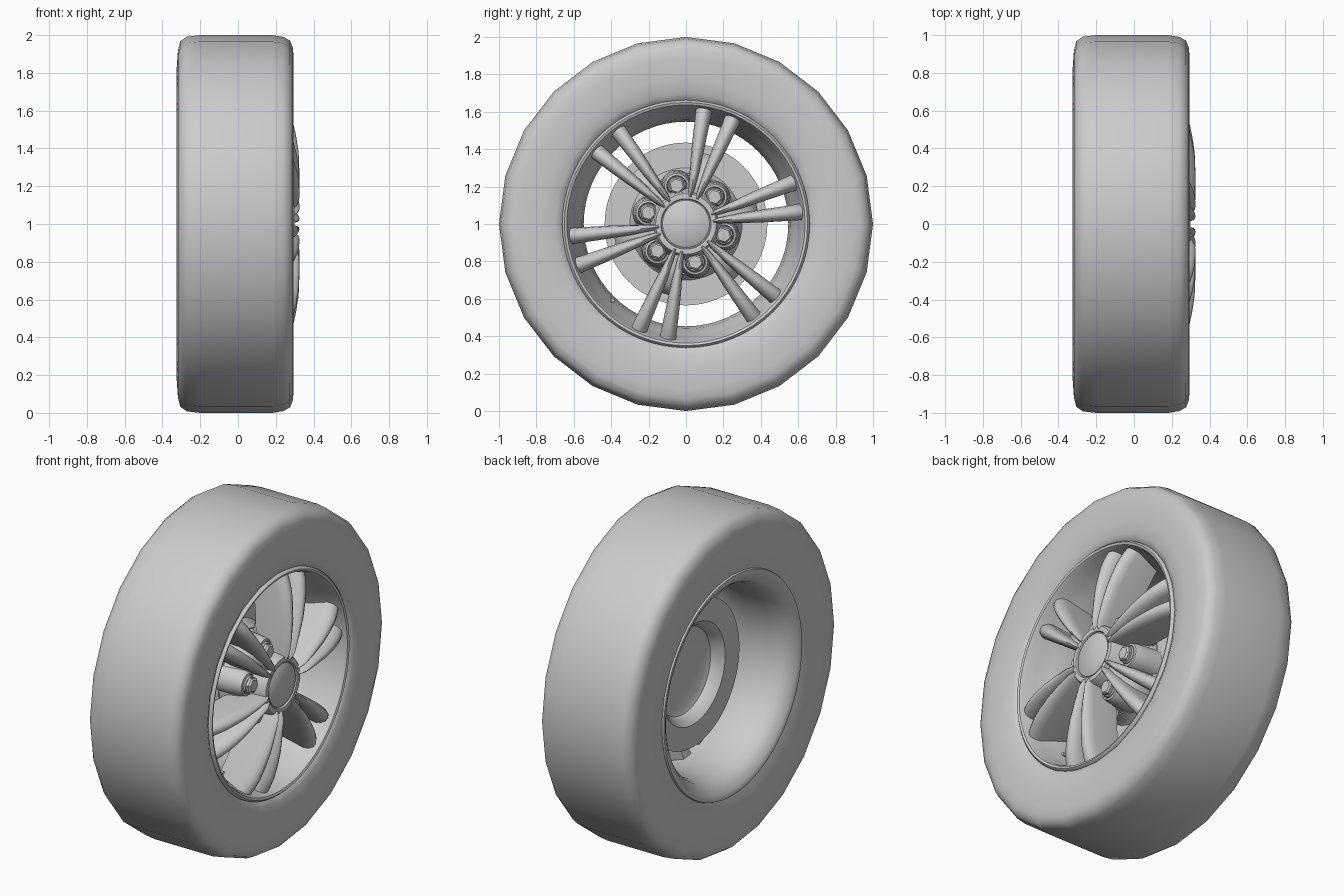
import bpy, bmesh
from math import sin, cos, pi, radians

# All parts turn about the x axis through z = 1
def pos(x, r, a, t=0.0):
    return (x, r * cos(a) - t * sin(a), 1 + r * sin(a) + t * cos(a))

def finish(name, bm, angle=40):
    bmesh.ops.remove_doubles(bm, verts=bm.verts, dist=1e-5)
    bmesh.ops.recalc_face_normals(bm, faces=bm.faces)
    me = bpy.data.meshes.new(name)
    bm.to_mesh(me)
    bm.free()
    ob = bpy.data.objects.new(name, me)
    bpy.context.collection.objects.link(ob)
    bpy.ops.object.select_all(action='DESELECT')
    ob.select_set(True)
    bpy.context.view_layer.objects.active = ob
    bpy.ops.object.shade_smooth_by_angle(angle=radians(angle))
    return ob

# Add a ring-by-ring skin to a bmesh
def skin(bm, rings, close_u, close_v, caps=False):
    vs = [[bm.verts.new(p) for p in ring] for ring in rings]
    n, m = len(vs), len(vs[0])
    for i in range(n if close_u else n - 1):
        for j in range(m if close_v else m - 1):
            a, b = vs[i], vs[(i + 1) % n]
            k = (j + 1) % m
            bm.faces.new((a[j], b[j], b[k], a[k]))
    if caps:
        bm.faces.new(vs[0])
        bm.faces.new(vs[-1])

# Spin an (x, radius) profile about the wheel axis
def lathe(name, profile, segs, closed=True, angle=40):
    bm = bmesh.new()
    rings = [[pos(x, r, 2 * pi * i / segs) for x, r in profile] for i in range(segs)]
    skin(bm, rings, True, closed)
    return finish(name, bm, angle)

# Stepped round post parallel to the axis, from (x, radius) steps
def post(bm, steps, r, a, sides):
    cy, cz = r * cos(a), 1 + r * sin(a)
    rings = [[(x, cy + q * cos(2 * pi * k / sides + a), cz + q * sin(2 * pi * k / sides + a))
              for k in range(sides)] for x, q in steps]
    skin(bm, rings, False, True, True)

SPOKES = [radians(13.5 + 60 * k) for k in range(6)]
NUTS = [radians(43.5 + 60 * k) for k in range(6)]

# Tyre, with few segments round
lathe("tyre", [(0.262, 0.655), (0.285, 0.70), (0.294, 0.78), (0.295, 0.88), (0.29, 0.935),
               (0.275, 0.972), (0.24, 0.99), (0.18, 1.0), (-0.2, 1.0), (-0.27, 0.992),
               (-0.305, 0.968), (-0.318, 0.92), (-0.325, 0.82), (-0.318, 0.72),
               (-0.30, 0.655), (-0.2, 0.63), (0.18, 0.63)], 24, angle=60)

# Rim barrel with front and back lips
lathe("rim", [(0.25, 0.665), (0.275, 0.66), (0.285, 0.65), (0.28, 0.637), (0.262, 0.628),
              (0.20, 0.615), (0.12, 0.585), (0.05, 0.56), (-0.05, 0.547), (-0.18, 0.553),
              (-0.25, 0.57), (-0.285, 0.598), (-0.303, 0.625), (-0.312, 0.642),
              (-0.312, 0.656), (-0.29, 0.665), (-0.26, 0.64), (-0.1, 0.60), (0.1, 0.625)], 64)

# Brake disc with a recessed middle
lathe("brake_disc", [(-0.05, 0.30), (-0.05, 0.435), (-0.02, 0.435), (-0.02, 0.30),
                     (0.0, 0.285), (0.06, 0.27), (0.06, 0.001), (0.03, 0.001),
                     (0.03, 0.22), (0.015, 0.255), (-0.02, 0.27)], 64, angle=30)

# Hub body and centre ring
lathe("hub", [(0.04, 0.001), (0.04, 0.265), (0.10, 0.262), (0.17, 0.24), (0.195, 0.20),
              (0.23, 0.178), (0.28, 0.172), (0.298, 0.162), (0.30, 0.15),
              (0.298, 0.135), (0.288, 0.131), (0.28, 0.001)], 48)
lathe("centre_cap", [(0.26, 0.001), (0.26, 0.126), (0.293, 0.126), (0.298, 0.12),
                     (0.299, 0.001)], 48)

# Bosses round the wheel nuts
bm = bmesh.new()
for a in NUTS:
    post(bm, [(0.04, 0.085), (0.12, 0.08), (0.19, 0.073), (0.21, 0.066), (0.213, 0.055),
              (0.20, 0.052)], 0.21, a, 24)
finish("nut_bosses", bm)

# Hexagonal wheel nuts with round collars
bm = bmesh.new()
for a in NUTS:
    post(bm, [(0.19, 0.052), (0.215, 0.052), (0.222, 0.047)], 0.21, a, 20)
    post(bm, [(0.20, 0.046), (0.238, 0.046), (0.248, 0.036)], 0.21, a, 6)
finish("wheel_nuts", bm, 25)

# Paired spokes: radius, sideways offset, half width, front x, back x
stations = [(0.145, 0.020, 0.012, 0.308, 0.15), (0.19, 0.025, 0.018, 0.324, 0.12),
            (0.28, 0.036, 0.026, 0.325, 0.10), (0.38, 0.050, 0.033, 0.321, 0.09),
            (0.46, 0.061, 0.037, 0.309, 0.075), (0.53, 0.070, 0.040, 0.294, 0.06),
            (0.59, 0.078, 0.043, 0.272, 0.04), (0.632, 0.083, 0.046, 0.25, 0.03)]
bm = bmesh.new()
for a in SPOKES:
    for s in (-1, 1):
        rings = []
        for r, off, w, xf, xb in stations:
            section = [(-0.8, xb), (-1, xf - 0.06), (-0.85, xf - 0.03), (-0.45, xf - 0.006),
                       (0, xf), (0.45, xf - 0.006), (0.85, xf - 0.03), (1, xf - 0.06), (0.8, xb)]
            rings.append([pos(x, r, a, s * off + u * w) for u, x in section])
        skin(bm, rings, False, True, True)
finish("spokes", bm, 50)

# Web joining each pair of spokes near the hub
bm = bmesh.new()
for a in SPOKES:
    rings = []
    for r, w, xf, xb in [(0.14, 0.03, 0.27, 0.08), (0.25, 0.045, 0.28, 0.08),
                         (0.34, 0.052, 0.25, 0.09), (0.39, 0.055, 0.19, 0.10)]:
        rings.append([pos(x, r, a, t) for t, x in ((-w, xb), (-w, xf), (w, xf), (w, xb))])
    skin(bm, rings, False, True, True)
finish("spoke_webs", bm)

# Valve stem
bm = bmesh.new()
post(bm, [(0.05, 0.014), (0.13, 0.014), (0.13, 0.01), (0.18, 0.01)], 0.565, radians(-134), 12)
finish("valve_stem", bm)
